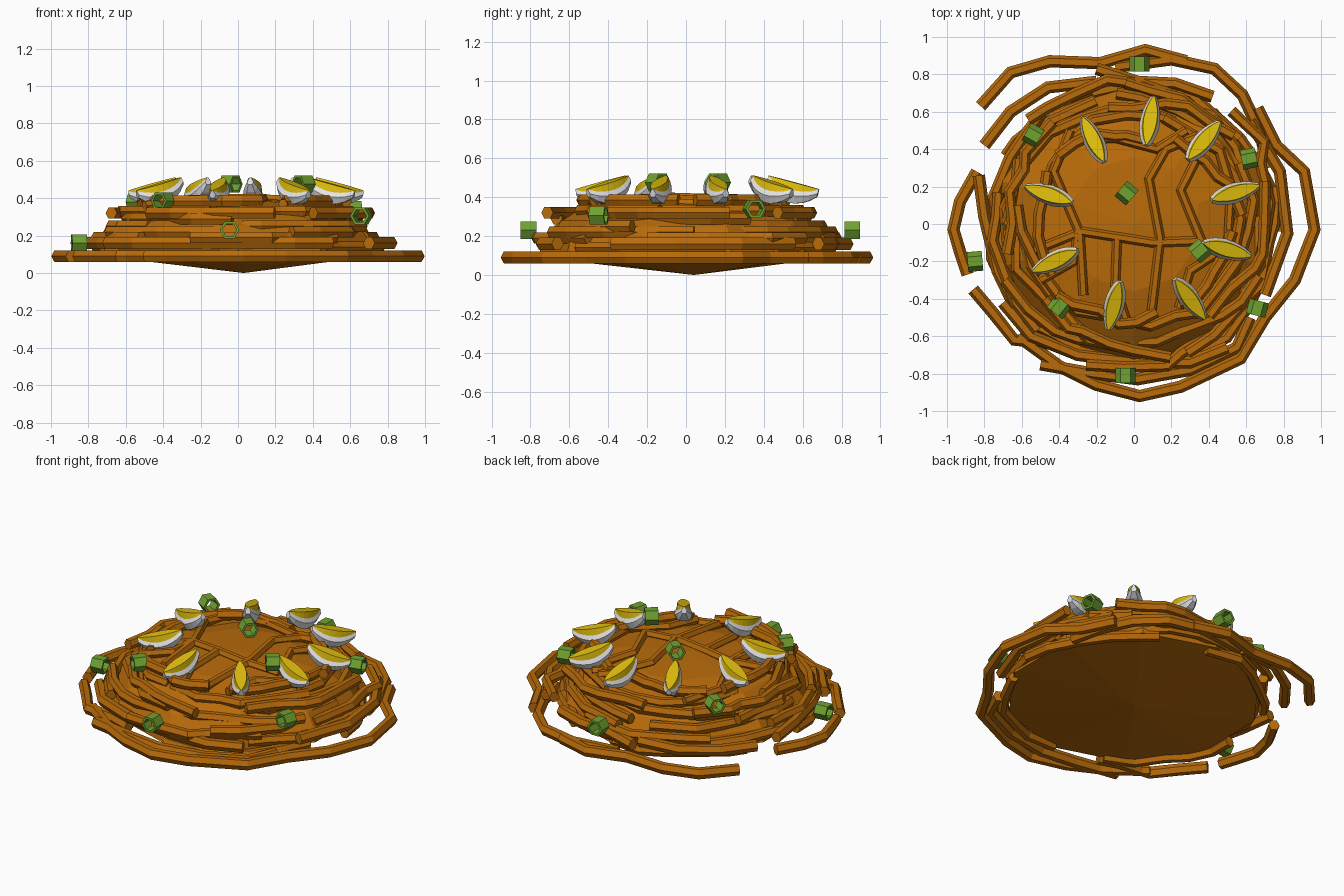
import bpy, bmesh, math, random
from mathutils import Matrix, Vector

random.seed(7)
if "Cube" in bpy.data.objects:
    bpy.data.objects.remove(bpy.data.objects["Cube"], do_unlink=True)


def material(name, rgb):
    m = bpy.data.materials.new(name)
    m.use_nodes = True
    m.diffuse_color = (*rgb, 1)
    bsdf = m.node_tree.nodes["Principled BSDF"]
    bsdf.inputs["Base Color"].default_value = (*rgb, 1)
    bsdf.inputs["Roughness"].default_value = 0.8
    return m


NOODLE = material("noodle brown", (0.48, 0.146, 0.003))
WHITE = material("egg white", (0.8, 0.8, 0.82))
YOLK = material("yolk yellow", (0.74, 0.51, 0.004))
GREEN = material("onion green", (0.16, 0.36, 0.03))


def mesh_object(name, bm, mats):
    bmesh.ops.recalc_face_normals(bm, faces=bm.faces)
    me = bpy.data.meshes.new(name)
    bm.to_mesh(me)
    bm.free()
    for m in mats:
        me.materials.append(m)
    ob = bpy.data.objects.new(name, me)
    bpy.context.collection.objects.link(ob)
    return ob


def bridge(bm, a, b):
    """Quads between two closed loops of the same length."""
    n = len(a)
    return [bm.faces.new((a[k], a[(k + 1) % n], b[(k + 1) % n], b[k])) for k in range(n)]


def noodle(name, points, radius=0.033):
    """Six-sided strand swept along a polyline."""
    pts = [Vector(p) for p in points]
    bm = bmesh.new()
    rings = []
    for i, p in enumerate(pts):
        before = (p - pts[i - 1]).normalized() if i else Vector()
        after = (pts[i + 1] - p).normalized() if i + 1 < len(pts) else Vector()
        t = (before + after).normalized()
        side = t.cross(Vector((0, 0, 1))).normalized()
        up = side.cross(t)
        rings.append([bm.verts.new(p + radius * (math.cos(a) * side + math.sin(a) * up * 1.1))
                      for a in (math.radians(60 * k) for k in range(6))])
    for a, b in zip(rings, rings[1:]):
        bridge(bm, a, b)
    bm.faces.new(rings[0])
    bm.faces.new(rings[-1])
    return mesh_object(name, bm, [NOODLE])


# Faceted mound: shallow cone below, dome above
bm = bmesh.new()
rings = []
for r, z in ((0.76, 0.09), (0.74, 0.17), (0.68, 0.25), (0.56, 0.33), (0.36, 0.378)):
    rings.append([bm.verts.new((r * math.cos(a), r * math.sin(a), z))
                  for a in (math.radians(36 * k + 18) for k in range(10))])
for a, b in zip(rings, rings[1:]):
    bridge(bm, a, b)
for ring, tip in ((rings[0], (0.03, 0.04, 0)), (rings[-1], (0, 0, 0.4))):
    v = bm.verts.new(tip)
    for k in range(10):
        bm.faces.new((ring[k], ring[(k + 1) % 10], v))
mesh_object("noodle_mound", bm, [NOODLE])

# Loose strands lying around the foot
foot = {
    "left": [(-.84, .28), (-.93, .12), (-.965, -.03), (-.93, -.15), (-.89, -.27)],
    "front_left": [(-.86, -.35), (-.75, -.48), (-.64, -.62), (-.45, -.64), (-.3, -.69)],
    "front": [(-.62, -.6), (-.4, -.76), (-.2, -.86), (.03, -.92), (.25, -.87), (.57, -.72),
              (.7, -.5), (.86, -.3), (.965, -.03), (.91, .28), (.76, .42), (.66, .62)],
    "back": [(-.82, .63), (-.66, .81), (-.45, .87), (-.18, .86), (.06, .93), (.28, .87)],
    "back_right": [(-.1, .84), (.2, .88), (.43, .83), (.58, .69), (.67, .5), (.72, .3)],
    "front_inner": [(-.5, -.75), (-.22, -.8), (.02, -.83), (.3, -.78), (.55, -.66), (.62, -.5)],
}
for name, path in foot.items():
    noodle("foot_noodle_" + name, [(x, y, 0.09) for x, y in path])

# Second row of loose strands, a little higher
upper = {
    "front": [(-.7, -.42), (-.55, -.6), (-.3, -.7), (.05, -.74), (.3, -.74), (.5, -.66)],
    "back_left": [(-.8, .42), (-.66, .6), (-.46, .73), (-.2, .76)],
    "left": [(-.83, .26), (-.8, .04), (-.73, -.25), (-.6, -.52)],
    "right": [(.62, .55), (.78, .28), (.82, -.05), (.7, -.38)],
    "back": [(-.2, .83), (.02, .76), (.22, .75), (.42, .68)],
}
for name, path in upper.items():
    noodle("upper_noodle_" + name, [(x, y, 0.16) for x, y in path])

# Coiled strands stacked around the mound: height, radius, arcs, span in degrees
layers = [(0.09, 0.76, 4, 65), (0.14, 0.74, 4, 70), (0.19, 0.76, 4, 65),
          (0.22, 0.69, 4, 75), (0.25, 0.66, 3, 70), (0.29, 0.62, 3, 85),
          (0.32, 0.67, 4, 62), (0.33, 0.57, 4, 85), (0.385, 0.52, 5, 58)]
for n, (z, r, count, span) in enumerate(layers):
    for k in range(count):
        start = 360 * k / count + 37 * n
        drift = random.uniform(-0.06, 0.06)
        path = []
        for s in range(6):
            a = math.radians(start + span * s / 5 + random.uniform(-4, 4))
            rad = r + drift * (s / 2.5 - 1) + random.uniform(-0.03, 0.03)
            path.append((rad * math.cos(a), rad * math.sin(a), z))
        noodle(f"coil_noodle_{n}_{k}", path, 0.031)

# Half-sunk strands wandering over the top
top = [
    [(-.53, -.14), (-.28, -.04), (-.09, -.07), (.1, -.1), (.36, -.09)],
    [(-.27, -.38), (-.29, -.05), (-.43, .28), (-.34, .5)],
    [(-.09, -.06), (-.1, -.34), (-.04, -.52)],
    [(.09, -.5), (.14, -.08), (.08, .24), (.17, .4), (.34, .47)],
    [(.36, -.09), (.25, .18), (.36, .4)],
    [(-.28, .45), (-.1, .46), (.12, .4), (.28, .5)],
    [(.24, -.45), (.3, -.25), (.5, -.12), (.52, .2)],
    [(-.5, -.3), (-.32, -.2), (-.3, -.02)],
]
for n, path in enumerate(top):
    noodle(f"top_noodle_{n}", [(x, y, 0.4 - 0.12 * (x * x + y * y)) for x, y in path], 0.026)


def egg_wedge(name, x, y):
    """Blunt crescent: flat yolk top with steep yolk flanks, white shell below."""
    bm = bmesh.new()
    rows = []
    for i in range(9):
        t = i / 4 - 1
        c = max(math.cos(t * math.pi / 2), 0) ** 0.8
        w = 0.32 + 0.68 * c
        half = [(0.003 + 0.033 * c, 0.04), (0.006 + 0.036 * c, 0.036 - 0.036 * c),
                (0.054 * w, 0.034 - 0.06 * w), (0.034 * w, 0.03 - 0.098 * w)]
        loop = half + [(-h, z) for h, z in reversed(half)]
        rows.append([bm.verts.new((0.136 * t, h, z)) for h, z in loop])
    for a, b in zip(rows, rows[1:]):
        for k, f in enumerate(bridge(bm, a, b)):
            f.material_index = 1 if k in (0, 6, 7) else 0
    bm.faces.new(rows[0])
    bm.faces.new(rows[-1])
    ob = mesh_object(name, bm, [WHITE, YOLK])
    ob.matrix_world = (Matrix.Translation((x, y, 0.438))
                       @ Matrix.Rotation(math.atan2(y, x), 4, "Z")
                       @ Matrix.Rotation(math.radians(15), 4, "Y"))


# Ring of egg wedges pointing outward
eggs = [(-.215, .445), (.085, .545), (.37, .44), (.535, .165), (.49, -.135),
        (.295, -.395), (-.105, -.43), (-.415, -.195), (-.45, .155)]
for n, (x, y) in enumerate(eggs):
    egg_wedge(f"egg_wedge_{n}", x, y)


def onion_ring(name, x, y, z, heading):
    """Short hollow six-sided tube."""
    bm = bmesh.new()
    loops = []
    for rad, h in ((0.053, -0.04), (0.053, 0.04), (0.038, 0.04), (0.038, -0.04)):
        loops.append([bm.verts.new((h, rad * math.cos(k * math.pi / 3), rad * math.sin(k * math.pi / 3)))
                      for k in range(6)])
    for a, b in zip(loops, loops[1:] + loops[:1]):
        bridge(bm, a, b)
    ob = mesh_object(name, bm, [GREEN])
    ob.matrix_world = (Matrix.Translation((x, y, z))
                       @ Matrix.Rotation(math.radians(heading), 4, "Z"))


# Scattered spring onion pieces: position and heading
onions = [(.03, .855, .23, 90), (-.54, .475, .38, -30), (.615, .35, .34, 12),
          (-.04, .165, .475, -40), (.35, -.145, .475, 40), (.66, -.45, .305, 75),
          (-.4, -.445, .385, 52), (-.045, -.81, .23, 90), (-.85, -.2, .16, 5)]
for n, spec in enumerate(onions):
    onion_ring(f"onion_ring_{n}", *spec)
